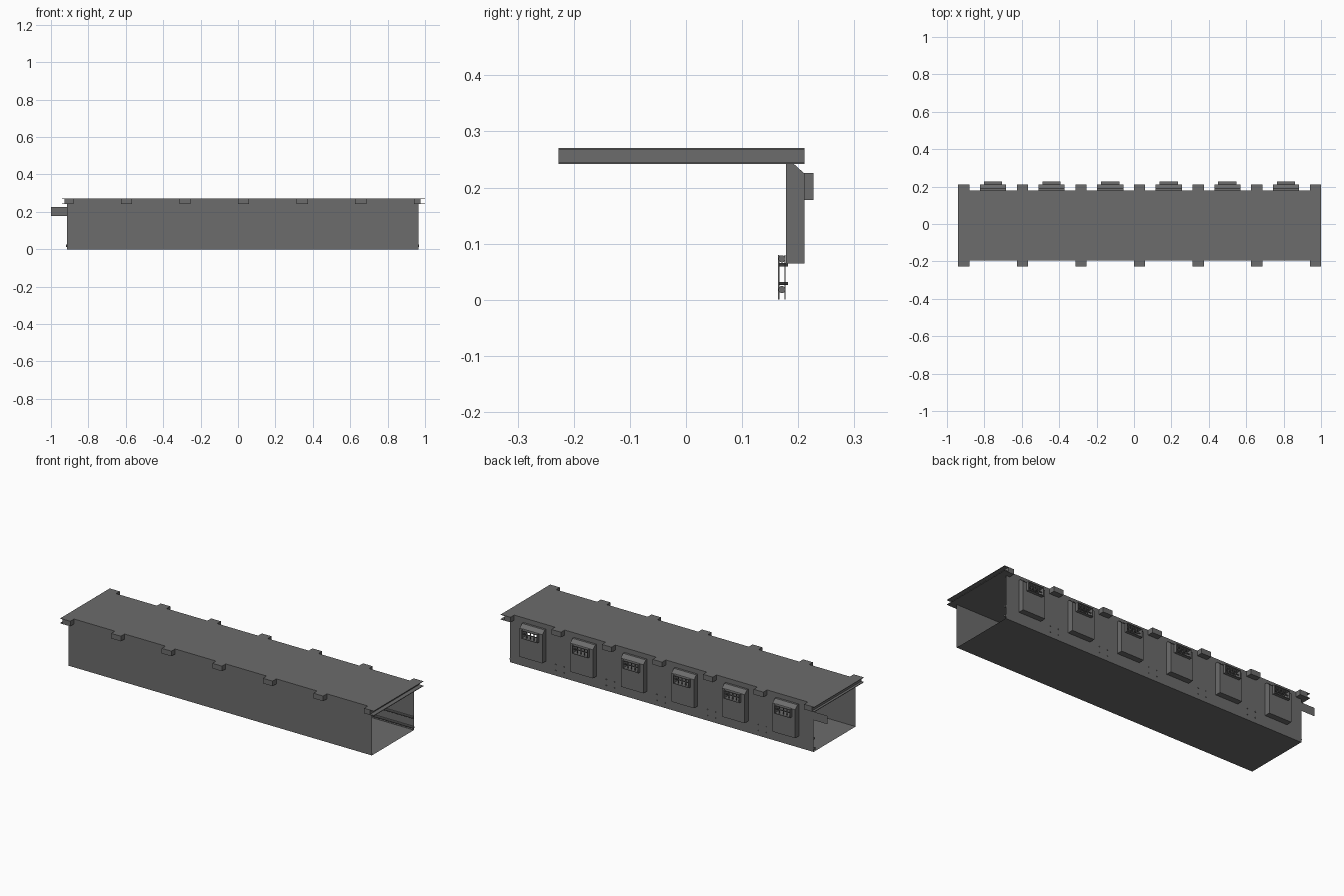
import bpy, bmesh, math
from mathutils import Matrix, Vector

if "Cube" in bpy.data.objects:
    bpy.data.objects.remove(bpy.data.objects["Cube"])

grey = bpy.data.materials.new("dark_grey")
grey.diffuse_color = (0.15, 0.15, 0.15, 1)
grey.use_nodes = True
grey.node_tree.nodes["Principled BSDF"].inputs["Base Color"].default_value = grey.diffuse_color

X0, X1 = -0.915, 0.965          # shell ends
YF, YB = -0.194, 0.178          # front and back walls
ZT = 0.2705                     # roof top
BEAMS = [-0.91 + 0.3133 * i for i in range(7)]
WINS = [-0.754 + 0.3133 * i for i in range(6)]


def finish(bm, name):
    me = bpy.data.meshes.new(name)
    bm.to_mesh(me)
    bm.free()
    me.materials.append(grey)
    ob = bpy.data.objects.new(name, me)
    bpy.context.collection.objects.link(ob)
    return ob


def box(bm, x0, x1, y0, y1, z0, z1):
    c = Vector(((x0 + x1) / 2, (y0 + y1) / 2, (z0 + z1) / 2))
    s = Matrix.Diagonal((x1 - x0, y1 - y0, z1 - z0, 1))
    bmesh.ops.create_cube(bm, size=1, matrix=Matrix.Translation(c) @ s)


def cyl(bm, p, r, length, axis, seg=8):
    rot = Matrix.Rotation(math.pi / 2, 4, 'Y' if axis == 'X' else 'X')
    bmesh.ops.create_cone(bm, cap_ends=True, segments=seg, radius1=r, radius2=r,
                          depth=length, matrix=Matrix.Translation(p) @ rot)


def quad(bm, *pts):
    return bm.faces.new([bm.verts.new(p) for p in pts])


def prism(bm, x0, x1, yz):
    # extrude a y/z outline along x
    f = bm.faces.new([bm.verts.new((x0, y, z)) for y, z in yz])
    r = bmesh.ops.extrude_face_region(bm, geom=[f])
    bmesh.ops.translate(bm, vec=(x1 - x0, 0, 0),
                        verts=[v for v in r["geom"] if isinstance(v, bmesh.types.BMVert)])
    bmesh.ops.recalc_face_normals(bm, faces=bm.faces)


# thin open-ended shell: front wall and floor
bm = bmesh.new()
quad(bm, (X0, YF, 0), (X1, YF, 0), (X1, YF, 0.246), (X0, YF, 0.246))
finish(bm, "front_wall")
bm = bmesh.new()
quad(bm, (X0, YB, 0), (X1, YB, 0), (X1, YF, 0), (X0, YF, 0))
finish(bm, "floor")

# back wall with six window openings
bm = bmesh.new()
xs = [X0] + [w + s for w in WINS for s in (-0.046, 0.046)] + [X1]
zs = [0, 0.181, 0.222, 0.246]
for i in range(len(xs) - 1):
    for j in range(3):
        if i % 2 and j == 1:
            continue
        a, b, c, d = xs[i], xs[i + 1], zs[j], zs[j + 1]
        quad(bm, (b, YB, c), (a, YB, c), (a, YB, d), (b, YB, d))
bmesh.ops.remove_doubles(bm, verts=bm.verts, dist=1e-5)
finish(bm, "back_wall")

# roof slab
bm = bmesh.new()
box(bm, -0.88, 0.94, YF, YB, 0.242, ZT)
finish(bm, "roof_slab")

# channel-shaped roof ends: recessed web and two thin flanges
bm = bmesh.new()
for a, b, wa, wb in ((-0.942, -0.88, -0.928, -0.88), (0.94, 1.0, 0.94, 0.976)):
    box(bm, wa, wb, -0.227, 0.211, 0.2455, 0.268)
    box(bm, a, b, -0.227, 0.211, 0.268, ZT)
    box(bm, a, b, -0.227, 0.211, 0.242, 0.2455)
finish(bm, "roof_end_channels")

# beam ends poking out of both long sides
bm = bmesh.new()
for x in BEAMS[1:-1]:
    box(bm, x - 0.03, x + 0.03, -0.227, YF, 0.242, ZT)
    box(bm, x - 0.03, x + 0.03, YB, 0.211, 0.242, ZT)
finish(bm, "beam_ends")

# window housings with sloped tops, open behind the grilles
bm = bmesh.new()
for w in WINS:
    box(bm, w - 0.07, w + 0.07, YB, 0.211, 0.065, 0.181)
    for s in (-1, 1):
        a, b = sorted((w + s * 0.046, w + s * 0.07))
        box(bm, a, b, YB, 0.211, 0.181, 0.222)
    prism(bm, w - 0.07, w + 0.07,
          [(YB, 0.222), (0.211, 0.222), (0.211, 0.225), (0.19, 0.244), (YB, 0.244)])
finish(bm, "window_housings")

# protruding window frames with grille bars
bm = bmesh.new()
for w in WINS:
    box(bm, w - 0.049, w + 0.049, 0.208, 0.227, 0.222, 0.2255)
    box(bm, w - 0.049, w + 0.049, 0.208, 0.227, 0.178, 0.1815)
    for s in (-1, 1):
        a, b = sorted((w + s * 0.045, w + s * 0.049))
        box(bm, a, b, 0.208, 0.227, 0.1815, 0.222)
    for dx in (-0.0225, 0, 0.0225):
        box(bm, w + dx - 0.002, w + dx + 0.002, 0.214, 0.218, 0.1815, 0.222)
    box(bm, w - 0.045, w + 0.045, 0.214, 0.218, 0.2, 0.204)
finish(bm, "window_grilles")

# long pane strip behind the windows, sticking out at one end
bm = bmesh.new()
quad(bm, (0.68, 0.1775, 0.178), (-1, 0.1775, 0.178), (-1, 0.1775, 0.225), (0.68, 0.1775, 0.225))
finish(bm, "pane_strip")

# lengthwise rails inside the back wall
bm = bmesh.new()
for z, a, b in ((0.073, X0, X1), (0.018, X0 - 0.004, X1 + 0.004)):
    cyl(bm, Vector(((a + b) / 2, 0.171, z)), 0.0065, b - a, 'X', 10)
finish(bm, "inner_rails")

# rail brackets and their bolts
bm = bmesh.new()
for x in BEAMS[1:-1]:
    for y in (0.164, 0.1755):
        box(bm, x - 0.035, x + 0.035, y, y + 0.0022, 0.0005, 0.08)
    for dx in (-0.025, 0.025):
        for z in (0.029, 0.0625):
            cyl(bm, Vector((x + dx, 0.174, z)), 0.003, 0.016, 'Y', 8)
finish(bm, "rail_brackets")
